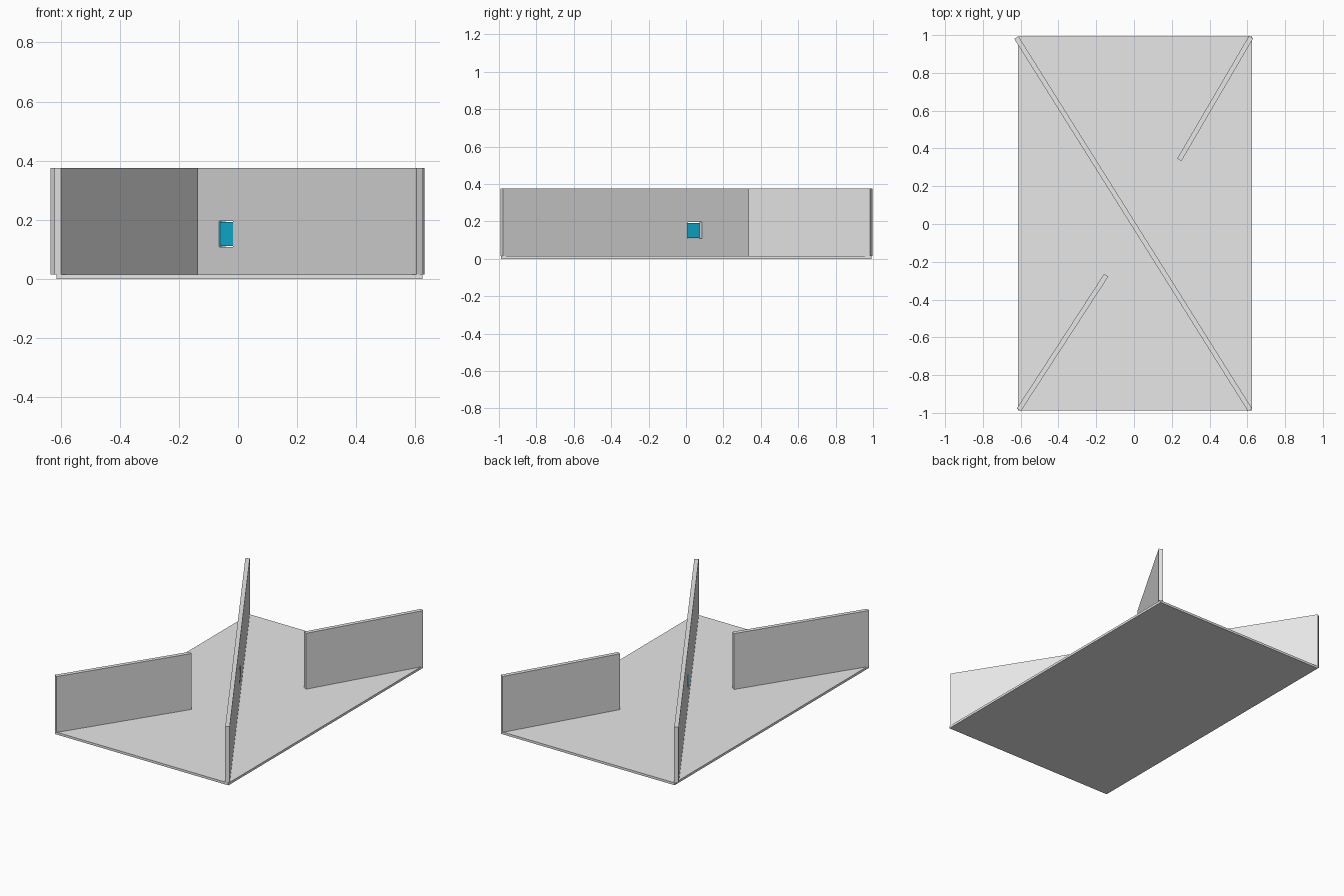
import bpy, bmesh, math
from mathutils import Matrix, Vector

if "Cube" in bpy.data.objects:
    bpy.data.objects.remove(bpy.data.objects["Cube"])

FLOOR_TOP, WALL_TOP, THICK = 0.015, 0.375, 0.026


def material(name, color):
    m = bpy.data.materials.new(name)
    m.diffuse_color = (*color, 1)
    m.use_nodes = True
    m.node_tree.nodes["Principled BSDF"].inputs["Base Color"].default_value = m.diffuse_color
    return m


grey = material("light_grey", (0.8, 0.8, 0.8))
teal = material("teal", (0.006, 0.52, 0.8))


def box(name, size, center, angle=0, mat=grey):
    bm = bmesh.new()
    bmesh.ops.create_cube(bm, size=1, matrix=Matrix.Diagonal((*size, 1)))
    me = bpy.data.meshes.new(name)
    bm.to_mesh(me)
    bm.free()
    me.materials.append(mat)
    ob = bpy.data.objects.new(name, me)
    ob.location = center
    ob.rotation_euler.z = angle
    bpy.context.collection.objects.link(ob)
    return ob


def wall(name, start, end):
    a, b = Vector(start), Vector(end)
    d, mid = b - a, (a + b) / 2
    angle = math.atan2(d.y, d.x)
    size = (d.length, THICK, WALL_TOP - FLOOR_TOP)
    return box(name, size, (mid.x, mid.y, (WALL_TOP + FLOOR_TOP) / 2), angle), angle


# Floor slab
box("floor", (1.237, 1.98, FLOOR_TOP), (0.005, 0.002, FLOOR_TOP / 2))

# Upright walls
diagonal, angle = wall("diagonal_wall", (-0.623, 0.987), (0.614, -0.984))
wall("front_left_wall", (-0.61, -0.984), (-0.147, -0.271))
wall("back_right_wall", (0.62, 0.99), (0.24, 0.34))

# Square opening through the diagonal wall
center = Vector((-0.029, 0.0405, 0.152))
cutter = box("opening_cutter", (0.09, 0.1, 0.088), center, angle)
cutter.hide_render = True
mod = diagonal.modifiers.new("opening", 'BOOLEAN')
mod.operation = 'DIFFERENCE'
mod.solver = 'EXACT'
mod.object = cutter
bpy.context.view_layer.objects.active = diagonal
bpy.ops.object.modifier_apply(modifier=mod.name)
bpy.data.objects.remove(cutter)

# Thin pane set close to one face of the opening
normal = Vector((-math.sin(angle), math.cos(angle), 0))
box("window_pane", (0.082, 0.004, 0.08), center - normal * 0.009, angle, teal)
